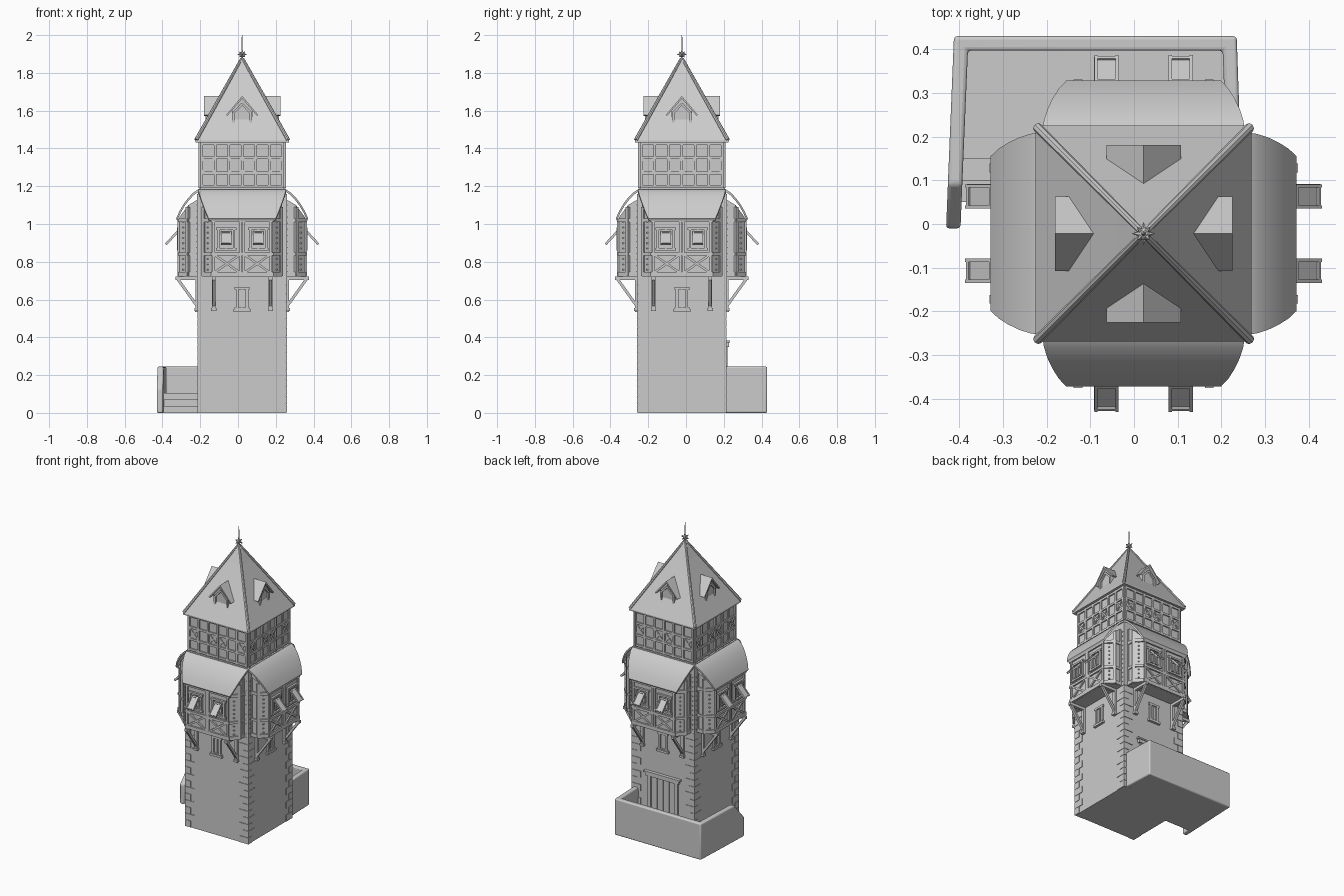
import bpy, bmesh, math
from mathutils import Vector as V, Matrix as M

if "Cube" in bpy.data.objects:
    bpy.data.objects.remove(bpy.data.objects["Cube"])

CX, CY = 0.022, -0.022          # tower axis
smooth = []


def box(bm, x0, x1, y0, y1, z0, z1):
    c = ((x0 + x1) / 2, (y0 + y1) / 2, (z0 + z1) / 2)
    bmesh.ops.create_cube(bm, size=1, matrix=M.Translation(c) @ M.Diagonal((x1 - x0, y1 - y0, z1 - z0, 1)))


def beam(bm, p, q, w, d, n=(0, 1, 0)):
    """Timber from p to q: w wide, d deep along the normal n."""
    p, q, n = V(p), V(q), V(n)
    z = (q - p).normalized()
    y = (n - z * n.dot(z)).normalized()
    x = y.cross(z)
    m = M((x, y, z)).transposed().to_4x4()
    bmesh.ops.create_cube(bm, size=1, matrix=M.Translation((p + q) / 2) @ m @ M.Diagonal((w, d, (q - p).length, 1)))


def loft(bm, rings):
    vs = [[bm.verts.new(p) for p in r] for r in rings]
    n = len(rings[0])
    for a, b in zip(vs, vs[1:]):
        for i in range(n):
            bm.faces.new((a[i], a[(i + 1) % n], b[(i + 1) % n], b[i]))
    bm.faces.new(vs[0])
    bm.faces.new(vs[-1])


def rod(bm, p, q, r0, r1, seg=8):
    p, q = V(p), V(q)
    rot = V((0, 0, 1)).rotation_difference(q - p).to_matrix().to_4x4()
    bmesh.ops.create_cone(bm, cap_ends=True, segments=seg, radius1=r0, radius2=r1, depth=(q - p).length,
                          matrix=M.Translation((p + q) / 2) @ rot)


def add(name, build, copies=1, loc=(CX, CY, 0), soft=False):
    """Build a mesh and place it once, or once on each of the four sides."""
    bm = bmesh.new()
    build(bm)
    bmesh.ops.recalc_face_normals(bm, faces=bm.faces)
    me = bpy.data.meshes.new(name)
    bm.to_mesh(me)
    bm.free()
    for k in range(copies):
        ob = bpy.data.objects.new(name if copies == 1 else f"{name}_{k + 1}", me)
        ob.location, ob.rotation_euler = loc, (0, 0, k * math.pi / 2)
        bpy.context.collection.objects.link(ob)
        if soft:
            smooth.append(ob)
    return ob


# Stone shaft and upper storey cores
H, U = 0.233, 0.222
add("shaft", lambda bm: box(bm, -H, H, -H, H, 0, 1.185))
add("upper_storey", lambda bm: box(bm, -U, U, -U, U, 1.17, 1.44))


def quoins(bm):
    for i in range(16):
        a, b = (0.065, 0.037) if i % 2 else (0.037, 0.065)
        z = i * 0.045
        box(bm, -H - .004, -H + a, -H - .004, -H + b, z + .001, z + .044)
    box(bm, -H - .005, -H + .03, -H - .005, -H + .03, 0.72, 1.16)
    for i in range(12):          # nail heads on the corner post
        z = 0.745 + i * 0.032
        box(bm, -H - .008, -H - .004, -H + .008, -H + .014, z, z + .006)
        box(bm, -H + .008, -H + .014, -H - .008, -H - .004, z, z + .006)


add("corner_quoins", quoins, 4)


def frame(bm, x, y, z0, z1, hw, t, d):
    for s in (-1, 1):
        beam(bm, (x + s * hw, y, z0), (x + s * hw, y, z1), t, d)
    for z in (z0, z1):
        beam(bm, (x - hw - t, y, z), (x + hw + t, y, z), t, d)


def shaft_window(bm):
    frame(bm, 0, -H, 0.55, 0.66, 0.026, 0.014, 0.02)
    box(bm, -.045, .045, -H - .016, -H, 0.535, 0.55)
    beam(bm, (0, -H, .55), (0, -H, .66), .006, .01)


add("shaft_window", shaft_window, 4)

# Jettied bays with splayed sides
PLAN = [(-.205, -.2, 1.15), (-.205, -.285, 1.10), (-.158, -.333, 1.035),
        (.158, -.333, 1.035), (.205, -.285, 1.10), (.205, -.2, 1.15)]
add("bay", lambda bm: loft(bm, [[(x, y, .722) for x, y, _ in PLAN], PLAN]), 4)


def bay_timber(bm):
    y = -.335
    for z, t in ((.735, .024), (.84, .016), (1.02, .02)):
        beam(bm, (-.165, y, z), (.165, y, z), t, .016)
        for s in (-1, 1):
            beam(bm, (s * .158, y, z), (s * .207, -.286, z), t, .014, (s, -1, 0))
            beam(bm, (s * .205, -.286, z), (s * .205, -.233, z), t, .014, (1, 0, 0))
    for x in (-.152, -.008, .008, .152):
        beam(bm, (x, y, .725), (x, y, 1.03), .014, .014)
    for s in (-1, 1):
        beam(bm, (s * .203, -.286, .725), (s * .203, -.286, 1.09), .018, .018, (s, -1, 0))
        beam(bm, (s * .203, -.24, .725), (s * .203, -.24, 1.12), .014, .014)
        beam(bm, (s * .015, y, .745), (s * .145, y, .835), .012, .012)
        beam(bm, (s * .145, y, .745), (s * .015, y, .835), .012, .012)
        for i in range(10):      # nail heads on the splayed side
            z = .755 + i * .028
            box(bm, s * .182 - .004, s * .182 + .004, -.315, -.307, z, z + .006)


add("bay_timber", bay_timber, 4)


def bay_windows(bm):
    for s in (-1, 1):
        x = s * .085
        frame(bm, x, -.337, .867, .975, .042, .012, .018)
        frame(bm, x, -.335, .885, .945, .024, .007, .01)
        beam(bm, (x, -.335, .867), (x, -.335, .975), .006, .01)


def shutters(bm):
    for s in (-1, 1):
        x = s * .085
        a, b = V((x, -.34, .957)), V((x, -.402, .89))
        beam(bm, a, b, .056, .007)
        for o in (-.024, .024):
            beam(bm, a + V((o, -.003, .003)), b + V((o, -.003, .003)), .007, .01)
        for t in (.08, .92):
            c = a.lerp(b, t) + V((0, -.003, .003))
            beam(bm, c - V((.027, 0, 0)), c + V((.027, 0, 0)), .007, .01, (0, -.7, .7))


add("bay_windows", bay_windows, 4)
add("shutters", shutters, 4)


def brackets(bm):
    for s in (-1, 1):
        x, n = s * .15, (1, 0, 0)
        beam(bm, (x, -.24, .55), (x, -.24, .72), .016, .02, n)
        beam(bm, (x, -.2, .713), (x, -.353, .713), .018, .02, n)
        beam(bm, (x, -.238, .565), (x, -.342, .71), .015, .016, n)
        beam(bm, (x, -.24, .54), (x, -.24, .555), .026, .028, n)


add("brackets", brackets, 4)


# Curved hoods over the bays
def hood(bm):
    rows = [(.215, 1.188, .228), (.235, 1.182, .232), (.26, 1.165, .228), (.285, 1.139, .22),
            (.31, 1.106, .208), (.332, 1.068, .194), (.35, 1.028, .177)]
    loft(bm, [[(-w, -y, z), (w, -y, z), (w, -y + .006, z - .01), (-w, -y + .006, z - .01)] for y, z, w in rows])


add("bay_hood", hood, 4, soft=True)


# Timber frame of the upper storey
def upper_timber(bm):
    y, n = -U - .002, 6
    for z in (1.2, 1.27, 1.35, 1.425):
        beam(bm, (-U, y, z), (U, y, z), .014, .012)
    xs = [-.215 + .43 * i / n for i in range(n + 1)]
    for x in xs:
        beam(bm, (x, y, 1.19), (x, y, 1.435), .014, .014)
    for i in (0, 2, 3, 5):
        a, b = xs[i], xs[i + 1]
        beam(bm, (a, y, 1.27), (b, y, 1.35), .009, .009)
        beam(bm, (b, y, 1.27), (a, y, 1.35), .009, .009)


add("upper_timber", upper_timber, 4)


# Main roof, hip ridges and finial
def sq(h, z):
    return [(-h, -h, z), (h, -h, z), (h, h, z), (-h, h, z)]


add("spire_roof", lambda bm: loft(bm, [sq(.2, 1.436), sq(.247, 1.432), sq(.247, 1.442), sq(.06, 1.775), sq(.002, 1.885)]))
add("hip_ridge", lambda bm: rod(bm, (-.243, -.243, 1.445), (-.003, -.003, 1.875), .011, .008), 4, soft=True)


def dormer(bm):
    body = [(-.055, 1.5), (.055, 1.5), (.055, 1.6), (0, 1.665), (-.055, 1.6)]
    loft(bm, [[(x, y, z) for x, z in body] for y in (-.185, -.08)])
    gable = [(-.085, 1.577), (0, 1.678), (.085, 1.577), (.078, 1.573), (0, 1.664), (-.078, 1.573)]
    loft(bm, [[(x, y, z) for x, z in gable] for y in (-.203, -.07)])
    for s in (-1, 1):            # arched opening trim
        beam(bm, (s * .046, -.188, 1.505), (s * .046, -.188, 1.59), .014, .014)
        beam(bm, (s * .046, -.188, 1.588), (0, -.188, 1.636), .012, .014)
    beam(bm, (-.056, -.19, 1.515), (.056, -.19, 1.515), .014, .018)


add("dormer", dormer, 4)


def finial(bm):
    c = V((0, 0, 1.898))
    rod(bm, (0, 0, 1.86), (0, 0, 2.0), .004, .002)
    bmesh.ops.create_icosphere(bm, subdivisions=2, radius=.015, matrix=M.Translation(c))
    for x in (-1, 0, 1):
        for y in (-1, 0, 1):
            for z in (-1, 0, 1):
                if abs(x) + abs(y) + abs(z) in (1, 3):
                    d = V((x, y, z)).normalized()
                    rod(bm, c + d * .01, c + d * .027, .007, 0, 6)


add("star_finial", finial)


# Doorway on the back
def door(bm):
    y = H
    for s in (-1, 1):
        beam(bm, (s * .1, y, .1), (s * .1, y, .355), .024, .02)
    box(bm, -.125, .125, y - .01, y + .016, .35, .372)
    box(bm, -.135, .135, y - .01, y + .022, .372, .382)
    box(bm, -.09, .09, y - .01, y + .003, .1, .35)
    for x in (-.045, 0, .045):
        box(bm, x - .002, x + .002, y, y + .006, .1, .35)


add("door", door)


# Landing with parapet and steps
def parapet(bm):
    path = [(-.43, -.01, -.397, -.01, .13), (-.426, .09, -.393, .09, .245), (-.412, .43, -.38, .397, .245),
            (.235, .43, .203, .397, .245), (.243, .2, .21, .2, .245)]
    loft(bm, [[(a, b, 0), (a, b, z), (c, d, z), (c, d, 0)] for a, b, c, d, z in path])


ob = add("parapet", parapet, loc=(0, 0, 0), soft=True)
bev = ob.modifiers.new("rounded_edges", 'BEVEL')
bev.width, bev.segments = .008, 3


def landing(bm):
    box(bm, -.395, .215, .205, .41, 0, .106)
    box(bm, -.397, -.2, .15, .206, 0, .106)
    for i, z in enumerate((.036, .071)):
        y = .05 + i * .05
        box(bm, -.4, -.2, y, .151, z - .036, z)


add("landing_and_steps", landing, loc=(0, 0, 0))

# Smooth shading on the curved parts
for o in bpy.context.selected_objects:
    o.select_set(False)
for o in smooth:
    o.select_set(True)
bpy.context.view_layer.objects.active = smooth[0]
bpy.ops.object.shade_smooth_by_angle(angle=math.radians(40))
